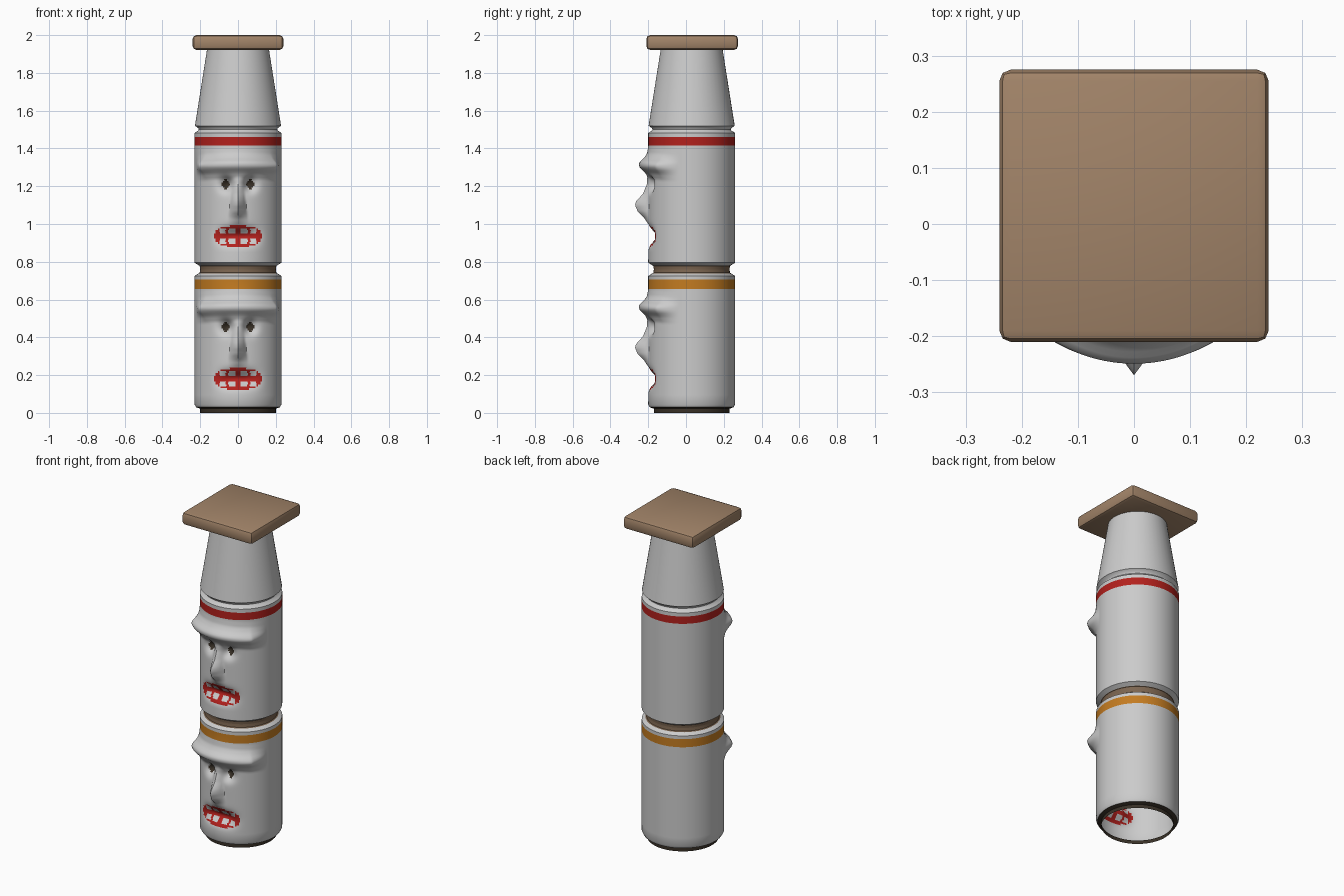
import bpy, bmesh
from math import sin, cos, pi, exp

if "Cube" in bpy.data.objects:
    bpy.data.objects.remove(bpy.data.objects["Cube"])

CY = 0.03          # pole axis in y


def mat(name, rgb):
    m = bpy.data.materials.new(name)
    m.diffuse_color = (*rgb, 1)
    m.use_nodes = True
    m.node_tree.nodes["Principled BSDF"].inputs["Base Color"].default_value = m.diffuse_color
    return m


WHITE = mat("chalk_white", (0.75, 0.75, 0.75))
WOOD = mat("cap_wood", (0.36, 0.23, 0.14))
GROOVE = mat("groove_brown", (0.20, 0.13, 0.08))
RED = mat("red_paint", (0.45, 0.015, 0.012))
ORANGE = mat("orange_paint", (0.55, 0.20, 0.015))
DARK = mat("eye_dark", (0.04, 0.03, 0.02))
MATS = [WHITE, GROOVE, RED, ORANGE, DARK]


def lerp(points, t):
    """Linear lookup in a list of (position, value) pairs."""
    if t <= points[0][0]:
        return points[0][1]
    for (a, va), (b, vb) in zip(points, points[1:]):
        if t <= b:
            return va + (vb - va) * (t - a) / (b - a)
    return points[-1][1]


# Face relief, heights measured from the eye line
BROW = [(0.03, 0), (0.06, 0.015), (0.09, 0.045), (0.105, 0.05), (0.12, 0.045),
        (0.14, 0.022), (0.165, 0.006), (0.20, 0)]
NOSE = [(-0.215, 0), (-0.18, 0.02), (-0.145, 0.055), (-0.11, 0.07), (-0.09, 0.064),
        (-0.05, 0.028), (0.0, 0.008), (0.04, 0.005), (0.08, 0)]


def relief(x, h):
    brow = lerp(BROW, h + 0.25 * x * x) * lerp([(0.17, 1), (0.22, 0)], abs(x))
    width = lerp([(-0.2, 0.055), (-0.05, 0.035), (0.05, 0.03)], h)
    nose = lerp(NOSE, h) * max(0, 1 - abs(x) / width)
    eye = 0.045 * exp(-((abs(x) - 0.065) / 0.032) ** 2 - ((h - 0.0) / 0.035) ** 2)
    mouth = 0.045 * exp(-(x / 0.10) ** 4 - ((h + 0.275) / 0.04) ** 2)
    return max(brow, nose) - eye - mouth


def face_paint(x, h):
    # pupils
    if ((abs(x) - 0.065) / 0.02) ** 2 + (h / 0.024) ** 2 < 1:
        return 4
    # mouth with two rows of teeth
    m = h + 0.275
    if (x / 0.125) ** 4 + (m / 0.055) ** 2 < 1:
        tooth = 0.015 < abs(m) < 0.042 and any(abs(abs(x) - c) < 0.018 for c in (0.033, 0.082))
        return 0 if tooth else 2
    return 0


# Angles: fine across the front, coarse round the back
ANGLES = [-pi / 2 + pi * i / 96 for i in range(96)] + [pi / 2 + pi * i / 24 for i in range(24)]


def section(name, profile, eye_z=None, bands=()):
    """Turned section of the pole, optionally with a carved face."""
    zs = {p[0] for p in profile}
    for lo, hi, _ in bands:
        zs |= {lo, hi}
    if eye_z:
        zs |= {round(eye_z - 0.36 + 0.009 * i, 4) for i in range(63)}
    zs = sorted(zs)
    bm = bmesh.new()
    rows = []
    for z in zs:
        r0 = lerp(profile, z)
        row = []
        for a in ANGLES:
            r = r0
            if eye_z and cos(a) > 0:
                r += relief(r0 * sin(a), z - eye_z)
            row.append(bm.verts.new((r * sin(a), CY - r * cos(a), z)))
        rows.append(row)
    n = len(ANGLES)
    for lo, hi in zip(rows, rows[1:]):
        for j in range(n):
            k = (j + 1) % n
            f = bm.faces.new((lo[j], lo[k], hi[k], hi[j]))
            c = f.calc_center_median()
            for a, b, idx in bands:
                if a < c.z < b:
                    f.material_index = idx
            if eye_z and c.y < 0 and abs(c.z - eye_z) < 0.36:
                f.material_index = face_paint(c.x, c.z - eye_z) or f.material_index
    finish(name, bm, MATS)


def finish(name, bm, mats):
    me = bpy.data.meshes.new(name)
    bm.to_mesh(me)
    bm.free()
    for m in mats:
        me.materials.append(m)
    ob = bpy.data.objects.new(name, me)
    bpy.context.collection.objects.link(ob)
    bpy.ops.object.select_all(action='DESELECT')
    ob.select_set(True)
    bpy.context.view_layer.objects.active = ob
    bpy.ops.object.shade_smooth_by_angle(angle=0.7)
    return ob


# Lower carved head, open underneath
section("lower_head",
        [(0, 0.2), (0.022, 0.2), (0.03, 0.222), (0.045, 0.23), (0.725, 0.23),
         (0.742, 0.203), (0.76, 0.2)],
        eye_z=0.455, bands=[(0, 0.03, 4), (0.655, 0.705, 3), (0.738, 0.77, 1)])

# Upper carved head
section("upper_head",
        [(0.76, 0.2), (0.778, 0.203), (0.795, 0.23), (1.482, 0.23), (1.495, 0.21), (1.5, 0.208)],
        eye_z=1.21, bands=[(0.75, 0.78, 1), (1.415, 1.46, 2)])

# Tapered top
section("tapered_top", [(1.5, 0.208), (1.507, 0.21), (1.52, 0.228), (1.93, 0.163)])

# Square cap board
bm = bmesh.new()
bmesh.ops.create_cube(bm, size=1)
for v in bm.verts:
    v.co.x *= 0.48
    v.co.y = v.co.y * 0.485 + 0.0325
    v.co.z = v.co.z * 0.078 + 1.961
bmesh.ops.bevel(bm, geom=bm.edges[:], offset=0.02, segments=2, profile=0.5, affect='EDGES')
finish("cap_board", bm, [WOOD])
